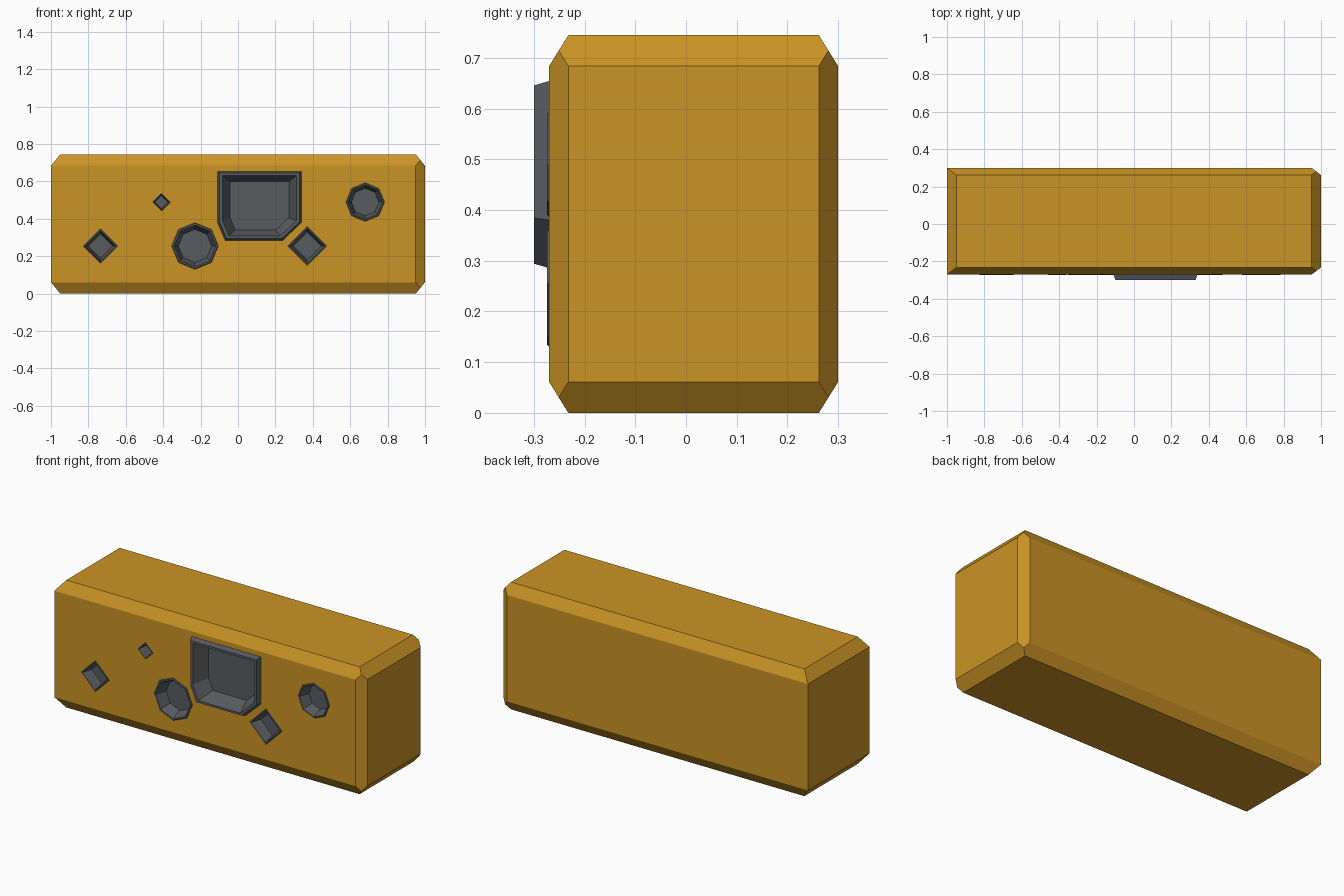
import bpy, bmesh, math
from mathutils import Vector

if "Cube" in bpy.data.objects:
    bpy.data.objects.remove(bpy.data.objects["Cube"], do_unlink=True)


def material(name, rgb):
    mat = bpy.data.materials.new(name)
    mat.use_nodes = True
    mat.diffuse_color = (*rgb, 1)
    mat.node_tree.nodes["Principled BSDF"].inputs["Base Color"].default_value = (*rgb, 1)
    return mat


def add_object(name, bm, mat):
    bmesh.ops.recalc_face_normals(bm, faces=bm.faces)
    mesh = bpy.data.meshes.new(name)
    bm.to_mesh(mesh)
    bm.free()
    mesh.materials.append(mat)
    obj = bpy.data.objects.new(name, mesh)
    bpy.context.collection.objects.link(obj)
    return obj


def loft(bm, outline, centre, rings):
    """Join scaled copies of an outline, each at (scale, y), and cap both ends."""
    loops = [[bm.verts.new((centre[0] + x * s, y, centre[1] + z * s)) for x, z in outline]
             for s, y in rings]
    n = len(outline)
    for a, b in zip(loops, loops[1:]):
        for i in range(n):
            j = (i + 1) % n
            bm.faces.new((a[i], a[j], b[j], b[i]))
    bm.faces.new(loops[0])
    bm.faces.new(loops[-1])


def polygon(sides, radius):
    return [(radius * math.sin(math.tau * i / sides), radius * math.cos(math.tau * i / sides))
            for i in range(sides)]


ochre = material("ochre", (0.59, 0.295, 0.019))
slate = material("slate grey", (0.098, 0.108, 0.118))

# Body block: all top and bottom edges chamfered, upright edges only on the left end
LOW, HIGH = Vector((-1, -0.27, 0)), Vector((1, 0.3, 0.745))
CUT = Vector((0.05, 0.038, 0.061))
bm = bmesh.new()
bmesh.ops.create_cube(bm, size=1)
for v in bm.verts:
    v.co = [LOW[k] if v.co[k] < 0 else HIGH[k] for k in range(3)]


def chamfer(bm, a, sa, b, sb):
    point, normal = Vector(), Vector()
    point[a] = HIGH[a] if sa > 0 else LOW[a]
    point[b] = (HIGH[b] if sb > 0 else LOW[b]) - sb * CUT[b]
    normal[a], normal[b] = sa / CUT[a], sb / CUT[b]
    cut = bmesh.ops.bisect_plane(bm, geom=bm.verts[:] + bm.edges[:] + bm.faces[:],
                                 plane_co=point, plane_no=normal.normalized(),
                                 clear_outer=True)
    edges = [e for e in cut["geom_cut"] if isinstance(e, bmesh.types.BMEdge)]
    bmesh.ops.contextual_create(bm, geom=edges)


for side in (-1, 1):
    for up in (-1, 1):
        chamfer(bm, 0, side, 2, up)
        chamfer(bm, 1, side, 2, up)
    chamfer(bm, 0, 1, 1, side)
body = add_object("body", bm, ochre)

# Recessed sockets: name, outline, centre (x, z), front of rim
window = [(-0.225, 0.185), (0.225, 0.185), (0.225, -0.09),
          (0.125, -0.185), (-0.185, -0.185), (-0.225, -0.09)]
sockets = [
    ("window_socket", window, (0.115, 0.47), -0.3),
    ("large_round_socket", polygon(8, 0.127), (-0.23, 0.255), -0.274),
    ("small_round_socket", polygon(8, 0.105), (0.68, 0.49), -0.274),
    ("right_diamond_socket", polygon(4, 0.093), (-0.735, 0.255), -0.274),
    ("left_diamond_socket", polygon(4, 0.107), (0.37, 0.255), -0.274),
    ("tiny_diamond_socket", polygon(4, 0.05), (-0.41, 0.49), -0.274),
]
holes = bmesh.new()
for name, outline, centre, front in sockets:
    bm = bmesh.new()
    loft(bm, outline, centre, [(0.9, -0.19), (1, -0.268), (0.95, front),
                               (0.88, front), (0.7, -0.21)])
    add_object(name, bm, slate)
    loft(holes, outline, centre, [(0.95, -0.4), (0.95, -0.18)])

# Cut the socket holes out of the body
cutter = add_object("hole_cutter", holes, ochre)
cutter.hide_render = True
mod = body.modifiers.new("holes", 'BOOLEAN')
mod.operation, mod.solver, mod.object = 'DIFFERENCE', 'EXACT', cutter
bpy.context.view_layer.update()
evaluated = body.evaluated_get(bpy.context.evaluated_depsgraph_get())
body_mesh = bpy.data.meshes.new_from_object(evaluated)
body.modifiers.clear()
body.data = body_mesh
bpy.data.objects.remove(cutter, do_unlink=True)
